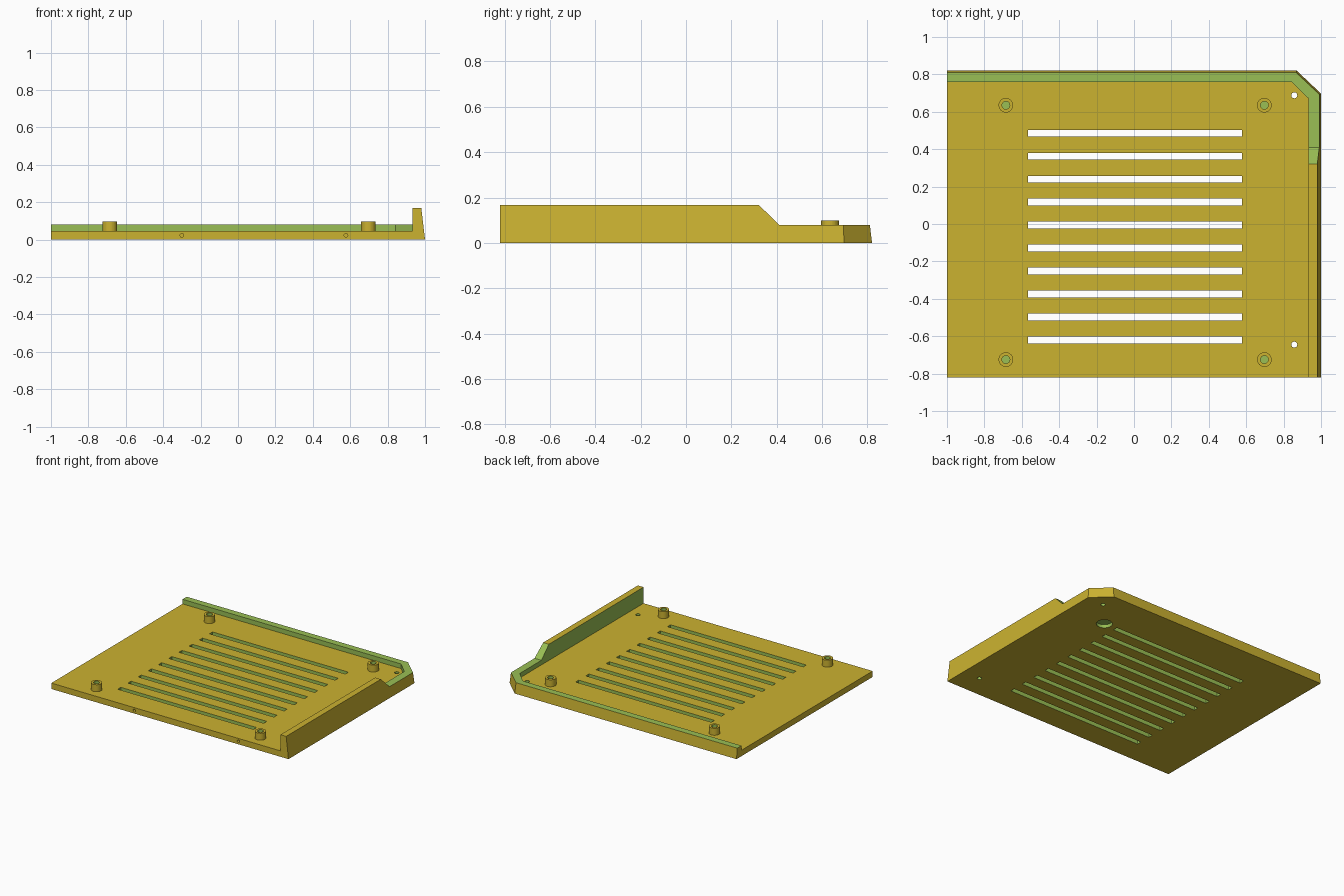
import bpy, bmesh, math
from mathutils import Matrix

if "Cube" in bpy.data.objects:
    bpy.data.objects.remove(bpy.data.objects["Cube"])


def material(name, rgb):
    m = bpy.data.materials.new(name)
    m.diffuse_color = (*rgb, 1)
    m.use_nodes = True
    m.node_tree.nodes["Principled BSDF"].inputs["Base Color"].default_value = m.diffuse_color
    return m


MATS = [material("mustard yellow", (0.60, 0.445, 0.03)),
        material("leaf green", (0.32, 0.52, 0.089))]
YELLOW, GREEN = 0, 1


def finish(bm, name):
    bmesh.ops.recalc_face_normals(bm, faces=bm.faces)
    me = bpy.data.meshes.new(name)
    bm.to_mesh(me)
    bm.free()
    for m in MATS:
        me.materials.append(m)
    ob = bpy.data.objects.new(name, me)
    bpy.context.collection.objects.link(ob)
    return ob


def loft(bm, bottom, top, mat):
    """Closed solid between two matching rings of points."""
    a = [bm.verts.new(p) for p in bottom]
    b = [bm.verts.new(p) for p in top]
    n = len(a)
    faces = [bm.faces.new(a[::-1]), bm.faces.new(b)]
    faces += [bm.faces.new((a[i], a[(i + 1) % n], b[(i + 1) % n], b[i])) for i in range(n)]
    for f in faces:
        f.material_index = mat


def box(bm, x0, x1, y0, y1, z0, z1, mat):
    ring = [(x0, y0), (x1, y0), (x1, y1), (x0, y1)]
    loft(bm, [(x, y, z0) for x, y in ring], [(x, y, z1) for x, y in ring], mat)


def cylinder(bm, x, y, z0, z1, r, mat, n=24):
    ring = [(x + r * math.cos(2 * math.pi * i / n), y + r * math.sin(2 * math.pi * i / n))
            for i in range(n)]
    loft(bm, [(*p, z0) for p in ring], [(*p, z1) for p in ring], mat)


def cut(ob, bm):
    """Subtract a cutter; its face colours carry over to the cut."""
    cutter = finish(bm, "cutter")
    cutter.hide_render = True
    mod = ob.modifiers.new("cut", 'BOOLEAN')
    mod.operation, mod.solver, mod.object = 'DIFFERENCE', 'EXACT', cutter
    bpy.context.view_layer.objects.active = ob
    bpy.ops.object.modifier_apply(modifier=mod.name)
    bpy.data.objects.remove(cutter)


FLOOR, RIM, WALL = 0.045, 0.08, 0.168
D = 0.02  # draft of the outer back and right sides at wall height

# Drafted block with one clipped corner
bm = bmesh.new()
loft(bm,
     [(-1, -.82, 0), (1, -.82, 0), (1, .697, 0), (.87, .82, 0), (-1, .82, 0)],
     [(-1, -.82, WALL), (1 - D, -.82, WALL), (1 - D, .697 - D * .4, WALL),
      (.87 - D * .4, .82 - D, WALL), (-1, .82 - D, WALL)], YELLOW)
tray = finish(bm, "tray")

# Pocket leaving the floor, back rim and right wall
bm = bmesh.new()
pocket = [(-1.2, -1), (.932, -1), (.932, .672), (.843, .76), (-1.2, .76)]
loft(bm, [(*p, FLOOR) for p in pocket], [(*p, .4) for p in pocket], GREEN)
bm.faces.ensure_lookup_table()
bm.faces[0].material_index = YELLOW
cut(tray, bm)

# Lowered rim with a ramp up to the right wall
bm = bmesh.new()
ramp = [(.41, RIM), (1.1, RIM), (1.1, .4), (.085, .4)]
loft(bm, [(-1.3, y, z) for y, z in ramp], [(1.3, y, z) for y, z in ramp], GREEN)
cut(tray, bm)

# Ventilation slots and small through holes
bm = bmesh.new()
for i in range(10):
    y = .485 - .1228 * i
    box(bm, -.567, .578, y - .0185, y + .0185, -.1, .1, GREEN)
for y in (.688, -.645):
    cylinder(bm, .857, y, -.1, .1, .016, GREEN)
# Round recess in the underside
cylinder(bm, .68, .49, -.1, .025, .056, GREEN, 32)
cut(tray, bm)

# Pin holes in the front edge
bm = bmesh.new()
for x in (-.30, .577):
    cylinder(bm, x, 0, -.05, .05, .01, YELLOW, 16)
bmesh.ops.transform(bm, verts=bm.verts,
                    matrix=Matrix.Translation((0, -.82, .023)) @ Matrix.Rotation(math.pi / 2, 4, 'X'))
cut(tray, bm)

# Hollow screw posts
for i, (x, y) in enumerate([(-.685, .635), (.697, .635), (-.685, -.725), (.697, -.725)]):
    bm = bmesh.new()
    cylinder(bm, x, y, FLOOR - .005, .098, .039, YELLOW, 32)
    post = finish(bm, f"screw_post_{i + 1}")
    bm = bmesh.new()
    cylinder(bm, x, y, FLOOR + .005, .2, .021, GREEN)
    cut(post, bm)
